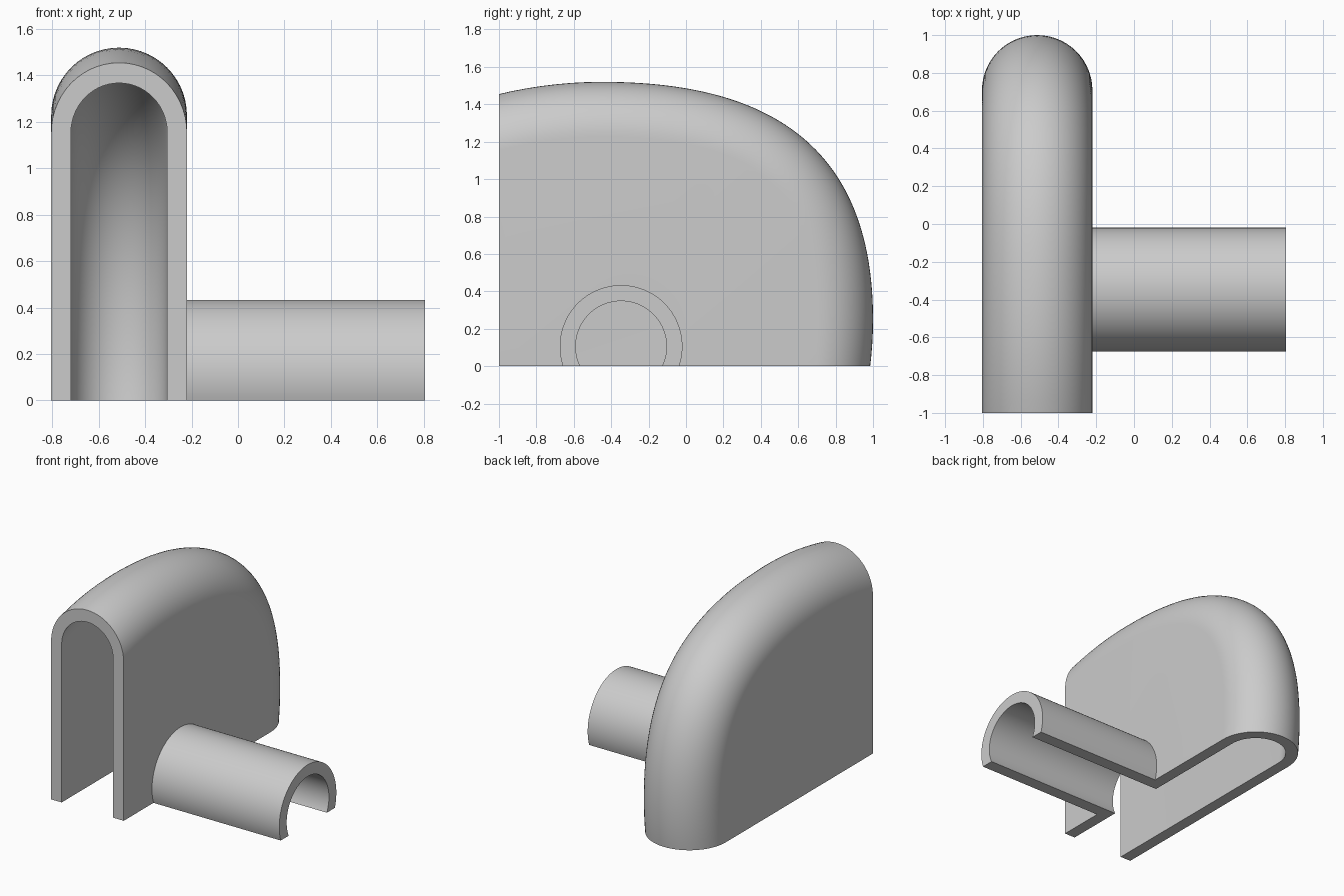
import bpy
import bmesh
from math import sin, cos, pi
from mathutils import Vector, Matrix
from mathutils.geometry import interpolate_bezier

if "Cube" in bpy.data.objects:
    bpy.data.objects.remove(bpy.data.objects["Cube"], do_unlink=True)

MID_X, HALF, WALL = -0.5125, 0.2925, 0.085
PIPE_Y, PIPE_Z, PIPE_R = -0.347, 0.105, 0.328
PIPE_END = 0.805
FRONT, FLOOR = -1.25, -0.3

grey = bpy.data.materials.new("plain grey")
grey.use_nodes = True
grey.diffuse_color = (0.6, 0.6, 0.6, 1)
grey.node_tree.nodes["Principled BSDF"].inputs["Base Color"].default_value = (0.6, 0.6, 0.6, 1)


def make_object(name, bm):
    bmesh.ops.recalc_face_normals(bm, faces=bm.faces[:])
    mesh = bpy.data.meshes.new(name)
    bm.to_mesh(mesh)
    bm.free()
    mesh.materials.append(grey)
    obj = bpy.data.objects.new(name, mesh)
    bpy.context.collection.objects.link(obj)
    return obj


def ridge_path():
    """Side outline of the housing as (y, z), from the front over to the back."""
    peak, back = Vector((-0.45, 1.52)), Vector((1.0, 0.25))
    start = []
    for i in range(10):
        y = FRONT + (peak.x - FRONT) * i / 10
        start.append(Vector((y, peak.y - 0.215 * (y - peak.x) ** 2)))
    arc = interpolate_bezier(peak, peak + Vector((0.8, 0)),
                             back + Vector((0, 1.0)), back, 56)
    tail = []
    for i in range(1, 9):
        z = back.y + (FLOOR - back.y) * i / 8
        tail.append(Vector((back.x - 0.24 * (z - back.y) ** 2, z)))
    return start + [Vector(p[:2]) for p in arc] + tail


def rounded_solid(name, inset, steps=28):
    """Slab following the ridge, with a fully rounded rim."""
    path = ridge_path()
    radius = HALF - inset
    bm = bmesh.new()
    rows = []
    for i, p in enumerate(path):
        t = (path[min(i + 1, len(path) - 1)] - path[max(i - 1, 0)]).normalized()
        inward = Vector((t.y, -t.x))
        row = []
        for k in range(steps + 1):
            a = pi * (k / steps - 0.5)
            q = p + inward * (inset + radius * (1 - cos(a)))
            row.append(bm.verts.new((MID_X + radius * sin(a), q.x, q.y)))
        rows.append(row)
    for r0, r1 in zip(rows, rows[1:]):
        for k in range(steps):
            bm.faces.new((r0[k], r0[k + 1], r1[k + 1], r1[k]))
    left, right = [bm.verts.new((MID_X + s * radius, FRONT, FLOOR)) for s in (-1, 1)]
    # flat cheeks, then the two ends
    bm.faces.new([r[0] for r in rows] + [left])
    bm.faces.new([r[-1] for r in rows] + [right])
    for row in (rows[0], rows[-1]):
        bm.faces.new(row)
        bm.faces.new((row[0], row[-1], right, left))
    return make_object(name, bm)


def rod(name, radius, x0, x1):
    bm = bmesh.new()
    place = Matrix.Translation(((x0 + x1) / 2, PIPE_Y, PIPE_Z)) @ Matrix.Rotation(pi / 2, 4, 'Y')
    bmesh.ops.create_cone(bm, cap_ends=True, segments=96, radius1=radius,
                          radius2=radius, depth=x1 - x0, matrix=place)
    return make_object(name, bm)


def box(name, low, high):
    low, high = Vector(low), Vector(high)
    bm = bmesh.new()
    bmesh.ops.create_cube(bm, size=1, matrix=Matrix.Translation((low + high) / 2)
                          @ Matrix.Diagonal((*(high - low), 1)))
    return make_object(name, bm)


def combine(target, tool, operation):
    tool.hide_render = True
    mod = target.modifiers.new(tool.name, 'BOOLEAN')
    mod.operation, mod.solver, mod.object = operation, 'EXACT', tool
    bpy.context.view_layer.objects.active = target
    bpy.ops.object.modifier_apply(modifier=mod.name)
    bpy.data.objects.remove(tool, do_unlink=True)


# Hollow housing with a side pipe opening into it, cut off flat at front and floor
housing = rounded_solid("housing_with_side_pipe", 0)
combine(housing, rod("side_pipe", PIPE_R, MID_X + HALF - WALL / 2, PIPE_END), 'UNION')
combine(housing, rounded_solid("cavity", WALL), 'DIFFERENCE')
combine(housing, rod("pipe_bore", PIPE_R - WALL, MID_X, PIPE_END + 0.1), 'DIFFERENCE')
combine(housing, box("trim_box", (-2, -1, 0), (2, 2, 3)), 'INTERSECT')

bpy.ops.object.select_all(action='DESELECT')
housing.select_set(True)
bpy.context.view_layer.objects.active = housing
bpy.ops.object.shade_smooth_by_angle(angle=pi / 6)
